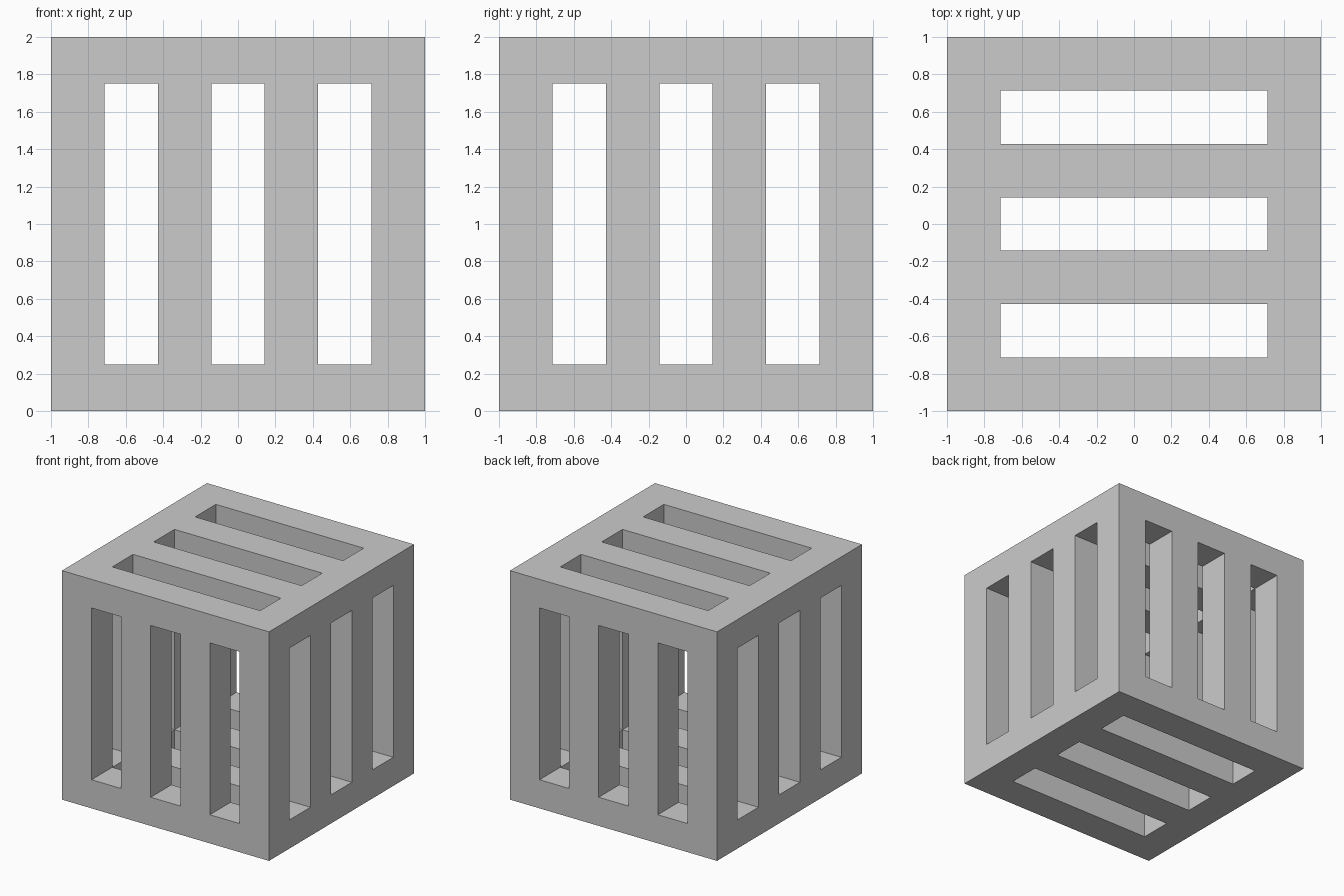
import bpy, bmesh
from mathutils import Vector

if "Cube" in bpy.data.objects:
    bpy.data.objects.remove(bpy.data.objects["Cube"])

# Slotted hollow cube laid out on a 7 x 7 module, with three layers in height
N = 7
XY = [-1 + 2 * i / N for i in range(N + 1)]
Z = [0.0, 0.25, 1.75, 2.0]


def solid(i, j, k):
    if not (0 <= i < N and 0 <= j < N and 0 <= k < 3):
        return False
    inner_i, inner_j = 0 < i < N - 1, 0 < j < N - 1
    if k != 1:                          # floor and roof: three slots along x
        return not (inner_i and j % 2 == 1)
    if inner_i and inner_j:             # hollow inside
        return False
    return i % 2 == 0 and j % 2 == 0    # corner posts and upright bars


def corner(i, j, k):
    return Vector((XY[i], XY[j], Z[k]))


bm = bmesh.new()
# Skin: one quad wherever a solid cell meets an empty one
for i in range(N):
    for j in range(N):
        for k in range(3):
            if not solid(i, j, k):
                continue
            for axis in range(3):
                u, v = (axis + 1) % 3, (axis + 2) % 3
                for side in (0, 1):
                    near = [i, j, k]
                    near[axis] += 1 if side else -1
                    if solid(*near):
                        continue
                    ring = []
                    for du, dv in ((0, 0), (1, 0), (1, 1), (0, 1)):
                        c = [i, j, k]
                        c[axis] += side
                        c[u] += du
                        c[v] += dv
                        ring.append(bm.verts.new(corner(*c)))
                    bm.faces.new(ring if side else ring[::-1])

# Weld the skin into one closed, flat-faced solid
bmesh.ops.remove_doubles(bm, verts=bm.verts, dist=1e-4)
bmesh.ops.recalc_face_normals(bm, faces=bm.faces)

mesh = bpy.data.meshes.new("slotted_cube")
bm.to_mesh(mesh)
bm.free()
bpy.context.collection.objects.link(bpy.data.objects.new("slotted_cube", mesh))
